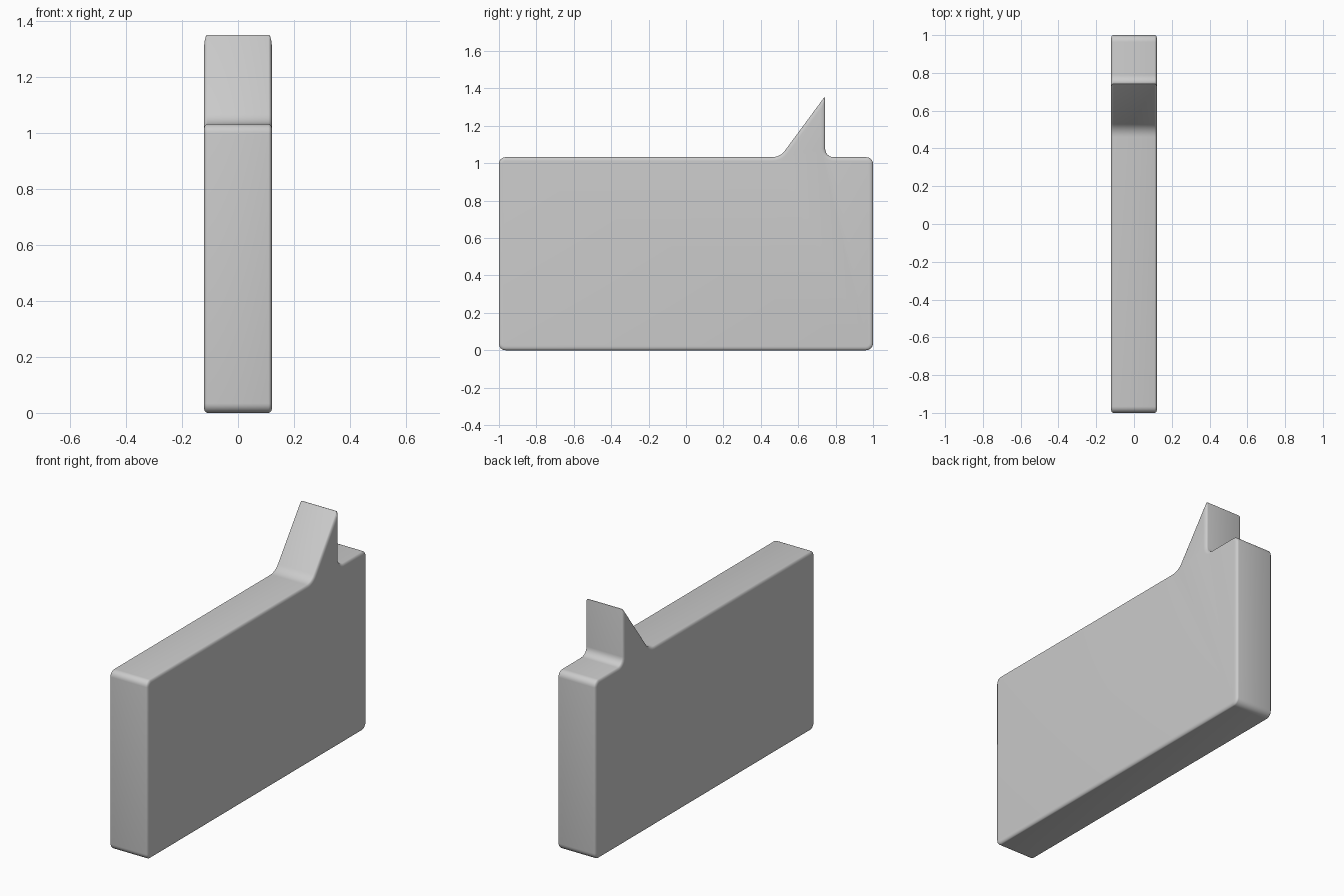
import bpy, bmesh, math
from mathutils import Vector

if "Cube" in bpy.data.objects:
    bpy.data.objects.remove(bpy.data.objects["Cube"])

HALF_W = 0.122      # half thickness along x
EDGE_X = 0.013      # rim rounding depth along x
EDGE_D = 0.021      # rim rounding depth inside the profile
SEG = 6             # segments per rounded corner
STEPS = 5           # segments across the rounded rim

# Sharp side profile, counter-clockwise: y, z, corner radius
PROFILE = [(-1, 0, 0.034), (1, 0, 0.038), (1, 1.032, 0.036),
           (0.744, 1.032, 0.045), (0.744, 1.359, 0.004),
           (0.503, 1.032, 0.085), (-1, 1.032, 0.034)]


def outline(d):
    """Profile moved inwards by d, with every corner rounded."""
    pts = [Vector(p[:2]) for p in PROFILE]
    n = len(pts)
    moved, turns = [], []
    for i in range(n):
        a = (pts[i] - pts[i - 1]).normalized()
        b = (pts[(i + 1) % n] - pts[i]).normalized()
        na, nb = Vector((-a.y, a.x)), Vector((-b.y, b.x))
        moved.append(pts[i] + (na + nb) * d / (1 + na.dot(nb)))
        turns.append((a, b, na, math.atan2(a.cross(b), a.dot(b))))
    ring = []
    for (a, b, na, turn), p, spec in zip(turns, moved, PROFILE):
        sign = 1 if turn > 0 else -1
        r = max(spec[2] - sign * d, 0.003)
        start = p - a * r * math.tan(abs(turn) / 2)
        centre = start + na * r * sign
        for k in range(SEG + 1):
            t = turn * k / SEG
            v = start - centre
            ring.append(centre + Vector((v.x * math.cos(t) - v.y * math.sin(t),
                                         v.x * math.sin(t) + v.y * math.cos(t))))
    return ring


# Layers across the thickness, from the left face to the right face
angles = [math.pi / 2 * k / STEPS for k in range(STEPS + 1)]
half = [(HALF_W - EDGE_X * (1 - math.cos(t)), EDGE_D * (1 - math.sin(math.pi / 2 - t)))
        for t in angles]
half = [(HALF_W - EDGE_X * (1 - math.sin(t)), EDGE_D * (1 - math.cos(t))) for t in angles]
half = [(HALF_W - EDGE_X + EDGE_X * math.sin(t), EDGE_D * (1 - math.cos(t))) for t in angles]
layers = [(-x, d) for x, d in reversed(half)] + half

# Plate with a pointed fin
bm = bmesh.new()
rings = [[bm.verts.new((x, p.x, p.y)) for p in outline(d)] for x, d in layers]
for r0, r1 in zip(rings, rings[1:]):
    for i in range(len(r0)):
        j = (i + 1) % len(r0)
        bm.faces.new((r0[i], r0[j], r1[j], r1[i]))
bm.faces.new(rings[0])
bm.faces.new(rings[-1])
bmesh.ops.recalc_face_normals(bm, faces=bm.faces[:])
mesh = bpy.data.meshes.new("finned_plate")
bm.to_mesh(mesh)
bm.free()
plate = bpy.data.objects.new("finned_plate", mesh)
bpy.context.collection.objects.link(plate)
bpy.context.view_layer.objects.active = plate
plate.select_set(True)
bpy.ops.object.shade_smooth_by_angle(angle=math.radians(35))
